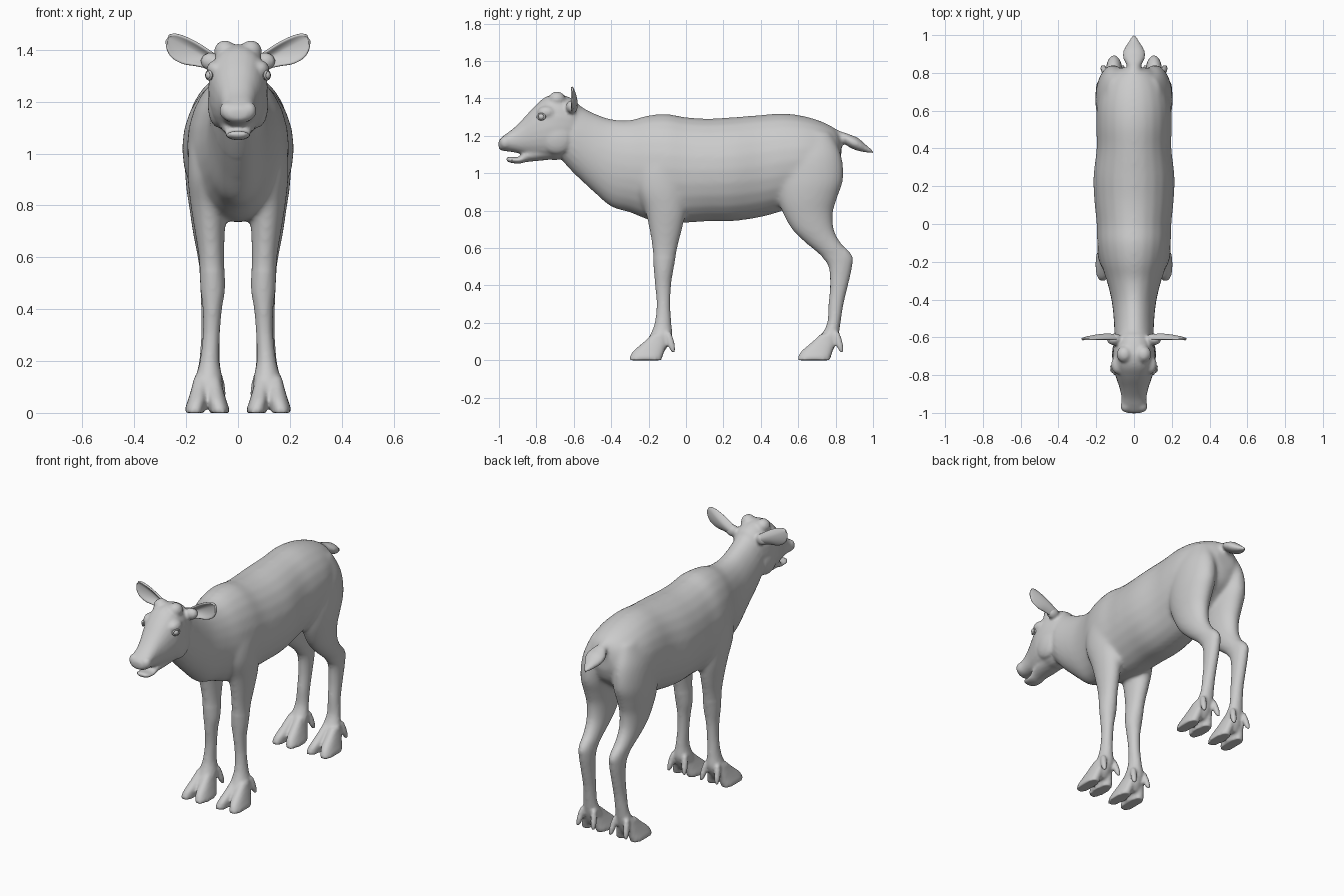
import bpy, bmesh, math
from mathutils import Vector, Matrix

if "Cube" in bpy.data.objects:
    bpy.data.objects.remove(bpy.data.objects["Cube"])

parts = bmesh.new()  # all flesh volumes, fused later


def spline(rows, n=5):
    """Catmull-Rom through rows of numbers."""
    out = []
    for i in range(len(rows) - 1):
        p = [rows[max(0, min(len(rows) - 1, i + k))] for k in (-1, 0, 1, 2)]
        for j in range(n):
            t = j / n
            out.append([0.5 * (2 * b + (c - a) * t + (2 * a - 5 * b + 4 * c - d) * t * t
                               + (3 * b - a - 3 * c + d) * t ** 3) for a, b, c, d in zip(*p)])
    return out + [list(rows[-1])]


def loft(rows, axis, e=1.0, side=1, shift=0.0, n=24):
    """Rows: station, x0, x1, b0, b1 (b = z range along y, or y range along z)."""
    rings = []
    for t, x0, x1, b0, b1 in spline(rows):
        ring = []
        for k in range(n):
            a = 2 * math.pi * k / n
            c, s = math.cos(a), math.sin(a)
            x = (x0 + x1) / 2 + (x1 - x0) / 2 * math.copysign(abs(c) ** e, c)
            b = (b0 + b1) / 2 + (b1 - b0) / 2 * math.copysign(abs(s) ** e, s)
            co = (x * side, t, b) if axis == 'y' else (x * side, b + shift, t)
            ring.append(parts.verts.new(co))
        rings.append(ring)
    faces = [parts.faces.new(rings[0]), parts.faces.new(rings[-1][::-1])]
    for r, q in zip(rings, rings[1:]):
        for k in range(n):
            faces.append(parts.faces.new((r[k], q[k], q[(k + 1) % n], r[(k + 1) % n])))
    bmesh.ops.recalc_face_normals(parts, faces=faces)


def sym(rows):
    """Rows y, half width, bottom, top -> loft rows."""
    return [(y, -w, w, b, t) for y, w, b, t in rows]


def ball(loc, size):
    bmesh.ops.create_uvsphere(parts, u_segments=20, v_segments=12, radius=1,
                              matrix=Matrix.Translation(loc) @ Matrix.Diagonal((*size, 1)))


# Trunk and neck
loft(sym([(-.68, .09, 1.09, 1.37), (-.6, .103, 1.0, 1.375), (-.5, .108, .905, 1.325),
          (-.4, .12, .82, 1.29), (-.3, .145, .79, 1.285), (-.2, .178, .75, 1.31),
          (-.1, .195, .735, 1.317), (0, .198, .735, 1.3), (.12, .21, .742, 1.293),
          (.25, .215, .743, 1.3), (.4, .198, .765, 1.312), (.52, .2, .8, 1.32),
          (.63, .195, .85, 1.306), (.73, .165, .92, 1.275), (.8, .115, .98, 1.235),
          (.83, .06, 1.06, 1.17)]), 'y')
# Head and upper muzzle
loft(sym([(-.56, .06, 1.15, 1.35), (-.6, .095, 1.1, 1.395), (-.68, .113, 1.072, 1.422),
          (-.75, .112, 1.075, 1.408), (-.81, .096, 1.085, 1.357), (-.87, .076, 1.1, 1.292),
          (-.92, .066, 1.112, 1.242), (-.965, .066, 1.118, 1.208),
          (-.99, .054, 1.123, 1.188), (-1.002, .03, 1.137, 1.172)]), 'y', .88)
# Lower jaw
loft(sym([(-.66, .07, 1.08, 1.15), (-.78, .068, 1.067, 1.15), (-.85, .055, 1.06, 1.13),
          (-.89, .048, 1.052, 1.09), (-.94, .045, 1.056, 1.088),
          (-.962, .028, 1.068, 1.086)]), 'y')
# Tail
loft(sym([(.76, .03, 1.18, 1.255), (.83, .035, 1.165, 1.225), (.88, .058, 1.135, 1.205),
          (.92, .055, 1.12, 1.188), (.97, .026, 1.11, 1.145), (1.003, .006, 1.106, 1.12)]), 'y')

front_leg = [(1.16, .07, .15, -.19, -.06), (1.05, .06, .187, -.25, -.01),
             (.92, .05, .195, -.26, .0), (.8, .045, .183, -.22, .0),
             (.7, .05, .167, -.197, -.02), (.6, .053, .152, -.181, -.045),
             (.48, .05, .145, -.172, -.068), (.4, .062, .136, -.165, -.08),
             (.3, .07, .136, -.157, -.084), (.2, .072, .147, -.167, -.079),
             (.13, .06, .165, -.195, -.073), (.07, .06, .175, -.23, -.1),
             (.03, .075, .165, -.2, -.13)]
hind_leg = [(1.22, .05, .14, .58, .77), (1.1, .02, .19, .5, .83), (.97, .02, .205, .48, .842),
            (.87, .03, .2, .49, .81), (.79, .04, .188, .515, .787), (.7, .05, .175, .565, .792),
            (.63, .058, .162, .635, .828), (.56, .063, .15, .718, .888),
            (.5, .064, .146, .762, .888), (.4, .068, .142, .77, .866),
            (.3, .07, .142, .762, .842), (.2, .07, .15, .755, .826),
            (.13, .06, .165, .72, .815), (.07, .06, .175, .68, .795), (.03, .075, .165, .7, .77)]
toe = [(.14, .0, .045, -.18, -.11), (.09, -.003, .058, -.235, -.105), (.05, -.001, .07, -.282, -.115),
       (.02, .004, .08, -.3, -.125), (0, .006, .082, -.304, -.13)]
dewclaw = [(.15, -.012, .012, -.115, -.08), (.11, -.017, .017, -.105, -.066),
           (.07, -.017, .017, -.093, -.058), (.042, -.009, .009, -.075, -.058)]

for side in (1, -1):
    loft(front_leg, 'z', side=side)
    loft(hind_leg, 'z', side=side)
    for shift in (0, .9):
        # Cloven toes and dewclaws
        for d in (1, -1):
            loft([(z, .119 + d * (a + .004), .119 + d * (b + .004), y0, y1)
                  for z, a, b, y0, y1 in toe], 'z', .85, side, shift)
            loft([(z, .113 + d * (.04 + (.15 - z) * .12) + a, .113 + d * (.04 + (.15 - z) * .12) + b, y0, y1)
                  for z, a, b, y0, y1 in dewclaw], 'z', 1, side, shift)
    # Crown knobs, brows, nostril wings, cheeks, ear roots
    ball((side * .05, -.69, 1.395), (.042, .045, .042))
    ball((side * .085, -.745, 1.325), (.036, .05, .035))
    ball((side * .042, -.965, 1.165), (.03, .033, .035))
    ball((side * .075, -.69, 1.19), (.042, .09, .09))
    ball((side * .105, -.61, 1.355), (.04, .032, .035))

mesh = bpy.data.meshes.new("body")
parts.to_mesh(mesh)
parts.free()
body = bpy.data.objects.new("body", mesh)
bpy.context.collection.objects.link(body)
bpy.context.view_layer.objects.active = body
body.select_set(True)

# Fuse the volumes, then melt the seams of the trunk more than head and feet
rem = body.modifiers.new("fuse", 'REMESH')
rem.mode = 'VOXEL'
rem.voxel_size = .009
bpy.ops.object.modifier_apply(modifier="fuse")
group = body.vertex_groups.new(name="trunk")
group.add([v.index for v in body.data.vertices
           if v.co.z > .55 and -.58 < v.co.y < .85], 1, 'REPLACE')
for name, count, vg in (("melt", 25, "trunk"), ("soften", 4, "")):
    sm = body.modifiers.new(name, 'SMOOTH')
    sm.factor, sm.iterations, sm.vertex_group = .5, count, vg
    bpy.ops.object.modifier_apply(modifier=name)
body.data.shade_smooth()


def make(name, bm):
    m = bpy.data.meshes.new(name)
    bmesh.ops.recalc_face_normals(bm, faces=bm.faces)
    bm.to_mesh(m)
    bm.free()
    m.shade_smooth()
    ob = bpy.data.objects.new(name, m)
    bpy.context.collection.objects.link(ob)
    return ob


# Ears: cupped leaves; rows are position, upper width, lower width
ear_rows = spline([(0, .028, .03), (.25, .033, .045), (.5, .036, .063), (.75, .033, .062),
                   (.92, .024, .04), (1, .008, .012)], 4)
base, tip = Vector((.098, -.6, 1.355)), Vector((.27, -.6, 1.448))
axis = tip - base
perp = Vector((-axis.z, 0, axis.x)).normalized()
for side, label in ((1, "left"), (-1, "right")):
    bm = bmesh.new()
    grid = []
    for t, up, low in ear_rows:
        row = []
        for k in range(11):
            v = k / 5 - 1
            p = base + axis * t + perp * (v * (up if v > 0 else low))
            p.y += .026 * (1 - v * v) * math.sin(math.pi * (.35 + .6 * t)) - .012
            row.append(bm.verts.new((p.x * side, p.y, p.z)))
        grid.append(row)
    for r, q in zip(grid, grid[1:]):
        for k in range(10):
            bm.faces.new((r[k], r[k + 1], q[k + 1], q[k]))
    ear = make(label + "_ear", bm)
    sol = ear.modifiers.new("thickness", 'SOLIDIFY')
    sol.thickness, sol.offset = .012, 0
    sub = ear.modifiers.new("round", 'SUBSURF')
    sub.levels = sub.render_levels = 1

    # Eyeball with a lid rim
    turn = Matrix.Translation((side * .108, -.772, 1.302)) @ Matrix.Rotation(side * math.radians(-25), 4, 'Z')
    bm = bmesh.new()
    bmesh.ops.create_uvsphere(bm, u_segments=20, v_segments=12, radius=.018, matrix=turn)
    make(label + "_eye", bm)
    bpy.ops.mesh.primitive_torus_add(major_radius=.02, minor_radius=.005, major_segments=24, minor_segments=8)
    lid = bpy.context.object
    lid.name = label + "_eyelid"
    lid.matrix_world = turn @ Matrix.Translation((side * .005, 0, 0)) @ \
        Matrix.Rotation(math.pi / 2, 4, 'Y') @ Matrix.Diagonal((.8, 1.1, 1, 1))
    lid.data.shade_smooth()
